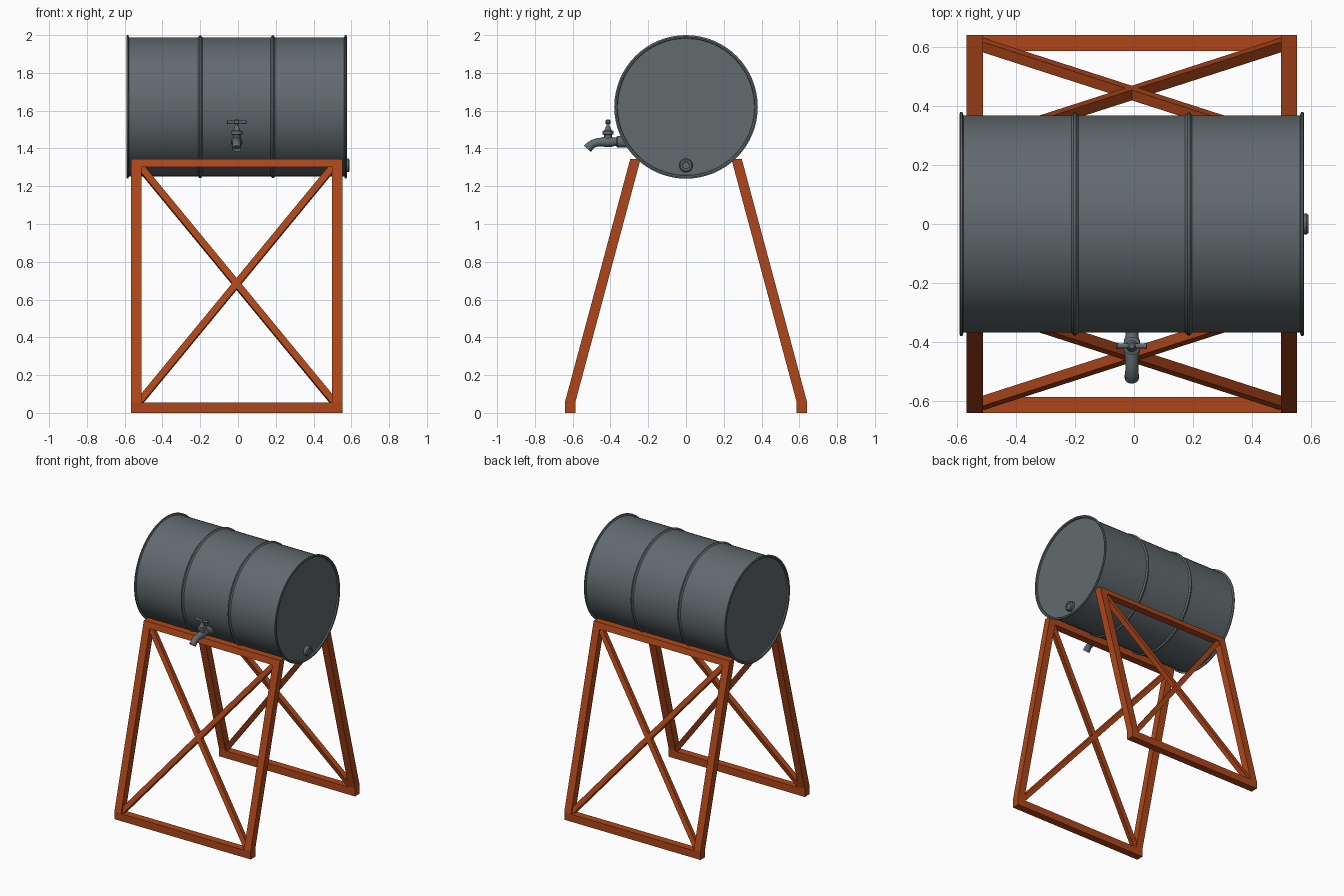
import bpy, bmesh, math
from mathutils import Vector, Matrix

if "Cube" in bpy.data.objects:
    bpy.data.objects.remove(bpy.data.objects["Cube"])

CX = -0.0075  # middle of barrel and stand


def material(name, color):
    m = bpy.data.materials.new(name)
    m.diffuse_color = color
    m.use_nodes = True
    m.node_tree.nodes["Principled BSDF"].inputs["Base Color"].default_value = m.diffuse_color
    return m


STEEL = material("grey_steel", (0.12, 0.145, 0.155, 1))
RUST = material("orange_paint", (0.42, 0.062, 0.01, 1))


def finish(name, bm, mat, smooth=False):
    bmesh.ops.recalc_face_normals(bm, faces=bm.faces)
    me = bpy.data.meshes.new(name)
    bm.to_mesh(me)
    bm.free()
    me.materials.append(mat)
    ob = bpy.data.objects.new(name, me)
    bpy.context.collection.objects.link(ob)
    if smooth:
        bpy.ops.object.select_all(action='DESELECT')
        ob.select_set(True)
        bpy.context.view_layer.objects.active = ob
        bpy.ops.object.shade_smooth_by_angle(angle=math.radians(35))
    return ob


def skin_rings(bm, rings):
    for a, b in zip(rings, rings[1:]):
        n = len(a)
        for i in range(n):
            bm.faces.new((a[i], a[(i + 1) % n], b[(i + 1) % n], b[i]))
    bm.faces.new(rings[0])
    bm.faces.new(rings[-1])


def lathe(name, profile, axis, origin, seg=24):
    """Closed solid from (distance along axis, radius) pairs."""
    bm = bmesh.new()
    rot = Vector((0, 0, 1)).rotation_difference(Vector(axis)).to_matrix()
    rings = [[bm.verts.new(Vector(origin) + rot @ Vector((
        r * math.cos(2 * math.pi * i / seg), r * math.sin(2 * math.pi * i / seg), h)))
        for i in range(seg)] for h, r in profile]
    skin_rings(bm, rings)
    return finish(name, bm, STEEL, True)


def prism(name, yz, x0, x1):
    """Profile in the side plane, extruded along x."""
    bm = bmesh.new()
    skin_rings(bm, [[bm.verts.new((x, y, z)) for y, z in yz] for x in (x0, x1)])
    return finish(name, bm, RUST)


def beam(name, a, b, normal, w):
    d = (b - a).normalized()
    s = d.cross(normal).normalized() * w / 2
    n = normal.normalized() * w / 2
    bm = bmesh.new()
    skin_rings(bm, [[bm.verts.new(p + s * i + n * j)
                     for i, j in ((-1, -1), (1, -1), (1, 1), (-1, 1))] for p in (a, b)])
    return finish(name, bm, RUST)


# Barrel: recessed ends, rolled rims and two raised hoops
R, RIM = 0.368, 0.38


def rib(x):
    return [(x - 0.012, R), (x - 0.004, R + 0.009), (x + 0.004, R + 0.009), (x + 0.012, R)]


lathe("barrel",
      [(-0.578, 0.01), (-0.578, R - 0.006), (-0.588, R - 0.004), (-0.591, R + 0.004),
       (-0.588, RIM), (-0.581, RIM), (-0.577, R)]
      + rib(-0.2) + rib(0.185)
      + [(0.562, R), (0.566, RIM), (0.573, RIM), (0.576, R + 0.004),
         (0.573, R - 0.004), (0.563, R - 0.006), (0.563, 0.01)],
      (1, 0, 0), (0, 0, 1.62), 64)

# Bung on the right end
lathe("bung", [(0.555, 0.036), (0.584, 0.036), (0.591, 0.03), (0.591, 0.02), (0.587, 0.018)],
      (1, 0, 0), (0, 0, 1.31))

# Stand: mirrored front and back frames
SLOPE = 0.345 / 1.285


def inner(z):
    return 0.585 - max(0, z - 0.06) * SLOPE


T = 0.055
X0, X1 = -0.567, 0.552
for side, s in (("front", -1), ("back", 1)):
    leg = [(s * (inner(z) + o), z) for z, o in
           ((0, 0), (0, T), (0.06, T), (1.345, T), (1.345, 0), (0.06, 0))]
    prism(side + "_left_leg", leg, X0, X0 + T)
    prism(side + "_right_leg", leg, X1 - T, X1)
    for part, z0, z1 in (("bottom", 0, 0.055), ("top", 1.302, 1.345)):
        prism(f"{side}_{part}_rail",
              [(s * (inner(z) + o), z) for z, o in ((z0, 0), (z0, T), (z1, T), (z1, 0))],
              X0 + T, X1 - T)
    n = Vector((0, s, SLOPE))
    for part, k in (("rising", 1), ("falling", -1)):
        a, b = (Vector((CX + k * x, s * (inner(z) + T / 2), z))
                for x, z in ((-0.525, 0.045), (0.525, 1.32)))
        beam(f"{side}_{part}_brace", a, b, n, 0.036)

# Tap: flange, bent spout, valve stem and T handle
TX, TZ, TY = CX, 1.435, -0.413
lathe("tap_flange", [(0.29, 0.031), (0.362, 0.031), (0.368, 0.026)], (0, -1, 0), (TX, 0, TZ))

bm = bmesh.new()
path = [(-0.34, TZ, 0.022), (-0.38, TZ, 0.022), (-0.395, TZ, 0.027), (-0.43, TZ, 0.027),
        (-0.45, 1.434, 0.023), (-0.475, 1.431, 0.022), (-0.495, 1.423, 0.022),
        (-0.51, 1.412, 0.023), (-0.522, 1.398, 0.024)]
rings = []
for i, (y, z, r) in enumerate(path):
    p, q = path[max(i - 1, 0)], path[min(i + 1, len(path) - 1)]
    d = Vector((0, q[0] - p[0], q[1] - p[1])).normalized()
    up = Vector((1, 0, 0)).cross(d)
    rings.append([bm.verts.new(Vector((TX, y, z)) + r * (
        Vector((1, 0, 0)) * math.cos(t * math.pi / 10) + up * math.sin(t * math.pi / 10)))
        for t in range(20)])
skin_rings(bm, rings)
# hollow mouth
mouth = max(bm.faces, key=lambda f: len(f.verts) * 10 - f.calc_center_median().y)
bmesh.ops.inset_region(bm, faces=[mouth], thickness=0.005)
bmesh.ops.translate(bm, verts=mouth.verts, vec=(0, 0.012, 0.013))
finish("tap_spout", bm, STEEL, True)

lathe("tap_bonnet", [(1.44, 0.02), (1.472, 0.02), (1.474, 0.03), (1.492, 0.03), (1.495, 0.02),
                     (1.51, 0.013), (1.52, 0.009), (1.53, 0.009), (1.531, 0.013),
                     (1.548, 0.013), (1.553, 0.008)], (0, 0, 1), (TX, TY, 0))
lathe("tap_handle", [(-0.052, 0.007), (-0.049, 0.01), (-0.035, 0.008), (0.035, 0.008),
                     (0.049, 0.01), (0.052, 0.007)], (1, 0, 0), (TX, TY, 1.539), 16)
